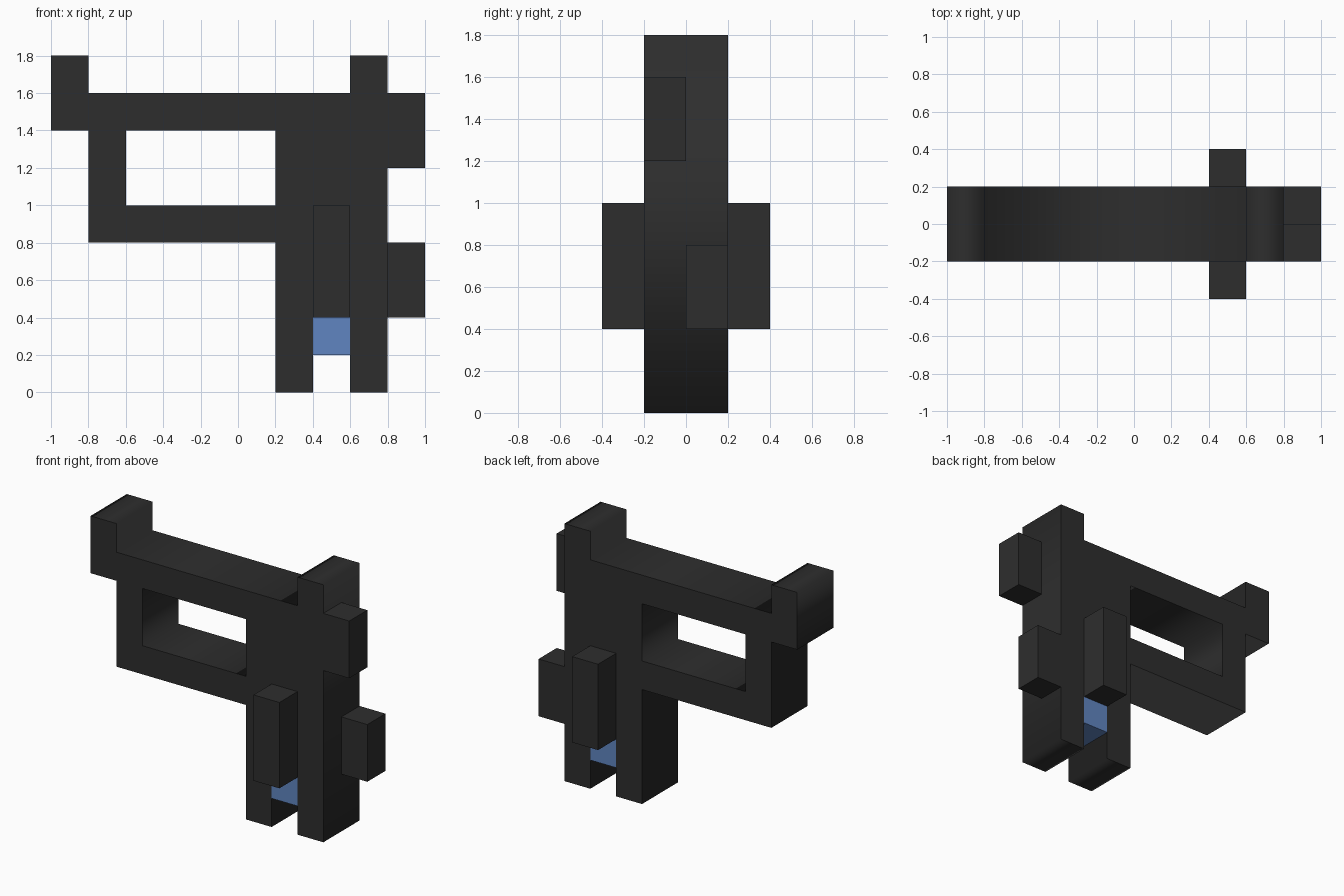
import bpy, bmesh, math
from mathutils import Matrix

cube = bpy.data.objects.get("Cube")
if cube:
    bpy.data.objects.remove(cube, do_unlink=True)


def material(name, rgb):
    m = bpy.data.materials.new(name)
    m.use_nodes = True
    m.diffuse_color = (*rgb, 1)
    bsdf = m.node_tree.nodes["Principled BSDF"]
    bsdf.inputs["Base Color"].default_value = (*rgb, 1)
    bsdf.inputs["Roughness"].default_value = 0.8
    return m


charcoal = material("charcoal", (0.027, 0.027, 0.027))
blue = material("blue", (0.118, 0.235, 0.533))


def finish(name, bm, mat):
    bmesh.ops.recalc_face_normals(bm, faces=bm.faces)
    mesh = bpy.data.meshes.new(name)
    bm.to_mesh(mesh)
    bm.free()
    mesh.materials.append(mat)
    obj = bpy.data.objects.new(name, mesh)
    bpy.context.collection.objects.link(obj)
    return obj


def box(name, x, y, z, mat=charcoal):
    bm = bmesh.new()
    bmesh.ops.create_cube(bm, size=1)
    for v in bm.verts:
        for i, (lo, hi) in enumerate((x, y, z)):
            v.co[i] = lo if v.co[i] < 0 else hi
    return finish(name, bm, mat)


def slab(name, loops, half_depth, mat=charcoal):
    """Extrude an x-z outline, with any holes, along y."""
    curve = bpy.data.curves.new(name + "_outline", 'CURVE')
    curve.dimensions = '2D'
    curve.fill_mode = 'BOTH'
    curve.extrude = half_depth
    for pts in loops:
        s = curve.splines.new('POLY')
        s.points.add(len(pts) - 1)
        for p, (x, z) in zip(s.points, pts):
            p.co = (x, z, 0, 1)
        s.use_cyclic_u = True
    tmp = bpy.data.objects.new(name + "_outline", curve)
    bpy.context.collection.objects.link(tmp)
    bpy.context.view_layer.update()
    mesh = tmp.evaluated_get(bpy.context.evaluated_depsgraph_get()).to_mesh()
    bm = bmesh.new()
    bm.from_mesh(mesh)
    bpy.data.objects.remove(tmp, do_unlink=True)
    bpy.data.curves.remove(curve)
    bmesh.ops.remove_doubles(bm, verts=bm.verts, dist=1e-4)
    bmesh.ops.transform(bm, matrix=Matrix.Rotation(math.pi / 2, 4, 'X'), verts=bm.verts)
    return finish(name, bm, mat)


# Main frame: barrel, rear sight, front sight, handle loop and split legs
outline = [(0.2, 0), (0.4, 0), (0.4, 0.4), (0.6, 0.4), (0.6, 0), (0.8, 0),
           (0.8, 1.8), (0.6, 1.8), (0.6, 1.6), (-0.8, 1.6), (-0.8, 1.8),
           (-1, 1.8), (-1, 1.4), (-0.8, 1.4), (-0.8, 0.8), (0.2, 0.8)]
window = [(-0.6, 1.0), (-0.6, 1.4), (0.2, 1.4), (0.2, 1.0)]
slab("main_frame", [outline, window], 0.2)

# Blue block between the legs
box("blue_core", (0.4, 0.6), (-0.2, 0.2), (0.2, 0.4), blue)

# Matching side plates
for name, s in (("front_side_block", -1), ("back_side_block", 1)):
    box(name, (0.4, 0.6), sorted((0.2 * s, 0.4 * s)), (0.4, 1.0))

# Staggered blocks on the end face
box("upper_end_block", (0.8, 1.0), (-0.2, 0), (1.2, 1.6))
box("lower_end_block", (0.8, 1.0), (0, 0.2), (0.4, 0.8))
